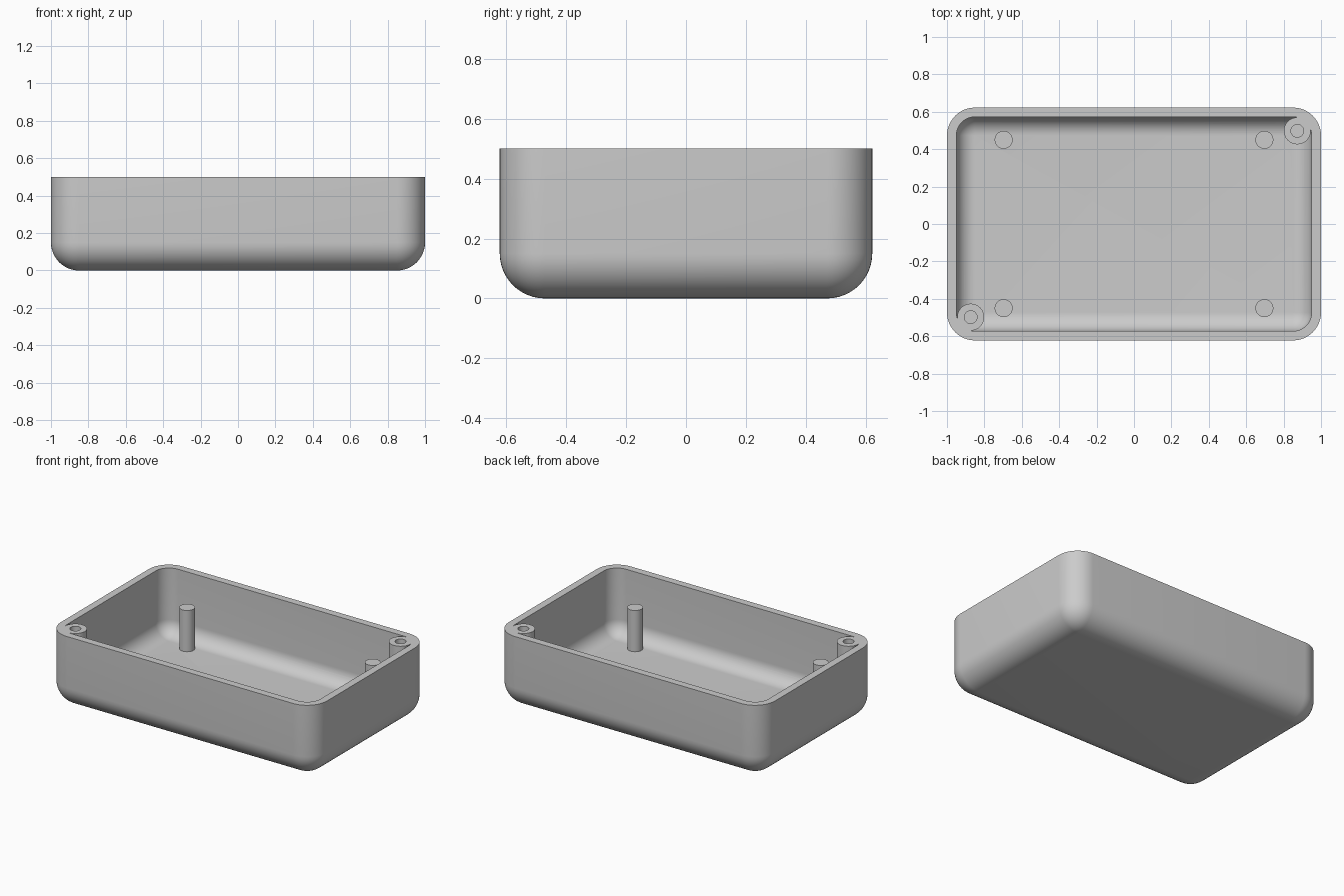
import bpy, bmesh, math
from mathutils import Vector

if "Cube" in bpy.data.objects:
    bpy.data.objects.remove(bpy.data.objects["Cube"], do_unlink=True)

HALF_X, HALF_Y, HEIGHT = 1.0, 0.6225, 0.5
RADIUS, WALL = 0.15, 0.05
POST_TOP, POST_R = 0.33, 0.048
BOSS_R, HOLE_R = 0.072, 0.034
STEPS = 12

grey = bpy.data.materials.new("matte grey")
grey.use_nodes = True
grey.diffuse_color = (0.6, 0.6, 0.6, 1)
grey.node_tree.nodes["Principled BSDF"].inputs["Base Color"].default_value = (0.6, 0.6, 0.6, 1)


def make_object(name, bm):
    bmesh.ops.recalc_face_normals(bm, faces=bm.faces)
    mesh = bpy.data.meshes.new(name)
    bm.to_mesh(mesh)
    bm.free()
    obj = bpy.data.objects.new(name, mesh)
    bpy.context.collection.objects.link(obj)
    mesh.materials.append(grey)
    return obj


def activate(obj):
    bpy.ops.object.select_all(action='DESELECT')
    obj.select_set(True)
    bpy.context.view_layer.objects.active = obj


def smooth(obj):
    activate(obj)
    bpy.ops.object.shade_smooth_by_angle(angle=math.radians(30))


def cylinder(name, x, y, radius, bottom, top):
    bm = bmesh.new()
    bmesh.ops.create_cone(bm, cap_ends=True, segments=48, radius1=radius,
                          radius2=radius, depth=top - bottom)
    bmesh.ops.translate(bm, verts=bm.verts, vec=Vector((x, y, (top + bottom) / 2)))
    return make_object(name, bm)


def rounded_ring(bm, radius, z):
    """Rounded rectangle whose corner centres stay fixed."""
    cx, cy = HALF_X - RADIUS, HALF_Y - RADIUS
    ring = []
    for quarter, (sx, sy) in enumerate([(1, 1), (-1, 1), (-1, -1), (1, -1)]):
        for i in range(STEPS + 1):
            a = (quarter + i / STEPS) * math.pi / 2
            ring.append(bm.verts.new((sx * cx + radius * math.cos(a),
                                      sy * cy + radius * math.sin(a), z)))
    return ring


def bowl_profile(radius):
    """Radius and height from the flat base, around the fillet, to the rim."""
    arc = [i / STEPS * math.pi / 2 for i in range(STEPS + 1)]
    points = [(max(radius * math.sin(a), 0.0005), RADIUS - radius * math.cos(a)) for a in arc]
    return points + [(radius, HEIGHT)]


# Tray: outer skin up to the rim, then inner skin down to the floor
bm = bmesh.new()
profile = bowl_profile(RADIUS) + bowl_profile(RADIUS - WALL)[::-1]
rings = [rounded_ring(bm, r, z) for r, z in profile]
for low, high in zip(rings, rings[1:]):
    for i in range(len(low)):
        j = (i + 1) % len(low)
        bm.faces.new((low[i], low[j], high[j], high[i]))
bm.faces.new(rings[0][::-1])
bm.faces.new(rings[-1])
tray = make_object("tray", bm)

# Screw bosses in two opposite corners, joined to the wall and drilled
for side in (1, -1):
    x, y = side * 0.873, side * 0.498
    boss = cylinder("screw_boss", x, y, BOSS_R, 0.047, HEIGHT)
    drill = cylinder("screw_hole_cutter", x, y, HOLE_R, 0.1, HEIGHT + 0.1)
    for part, operation in ((boss, 'UNION'), (drill, 'DIFFERENCE')):
        part.hide_render = True
        mod = tray.modifiers.new(part.name, 'BOOLEAN')
        mod.object, mod.operation, mod.solver = part, operation, 'EXACT'
        activate(tray)
        bpy.ops.object.modifier_apply(modifier=mod.name)
        bpy.data.objects.remove(part, do_unlink=True)
smooth(tray)

# Four support posts standing on the floor
for sx, x_name in ((1, "left"), (-1, "right")):
    for sy, y_name in ((1, "back"), (-1, "front")):
        smooth(cylinder(f"{y_name}_{x_name}_post", sx * 0.697, sy * 0.45,
                        POST_R, WALL - 0.01, POST_TOP))
